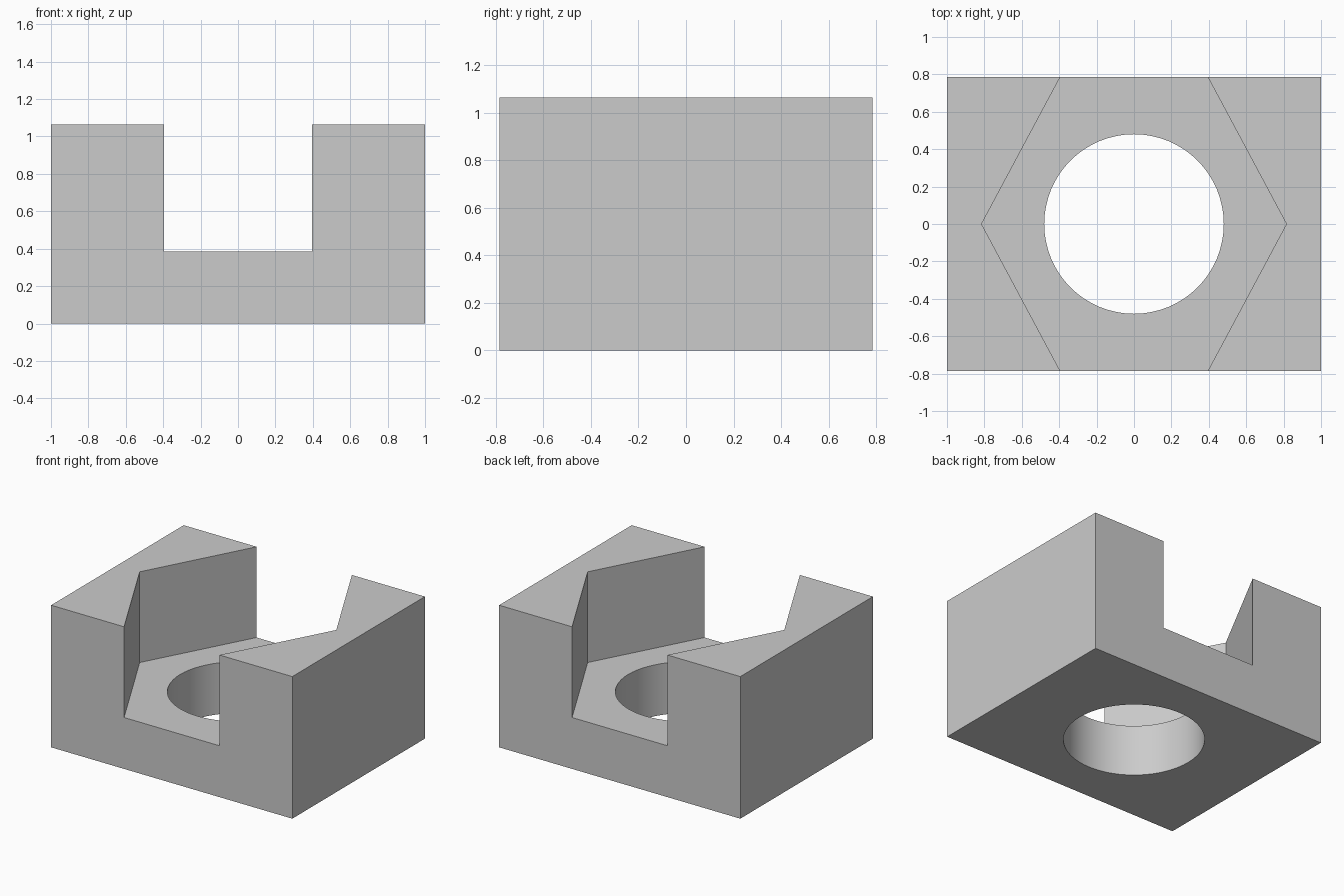
import bpy
import bmesh
import math

WIDTH, DEPTH, HEIGHT = 2.0, 1.57, 1.065
FLOOR = 0.385
HOLE_RADIUS = 0.48
POCKET_TIP, POCKET_MOUTH = 0.815, 0.395

if "Cube" in bpy.data.objects:
    bpy.data.objects.remove(bpy.data.objects["Cube"], do_unlink=True)

grey = bpy.data.materials.new("plain grey")
grey.use_nodes = True
grey.diffuse_color = (0.6, 0.6, 0.6, 1)
grey.node_tree.nodes["Principled BSDF"].inputs["Base Color"].default_value = grey.diffuse_color


def prism(name, outline, bottom, top):
    """Extrude a flat outline straight up into a solid."""
    bm = bmesh.new()
    base = bm.faces.new([bm.verts.new((x, y, bottom)) for x, y in outline])
    raised = bmesh.ops.extrude_face_region(bm, geom=[base])["geom"]
    verts = [v for v in raised if isinstance(v, bmesh.types.BMVert)]
    bmesh.ops.translate(bm, verts=verts, vec=(0, 0, top - bottom))
    bmesh.ops.recalc_face_normals(bm, faces=bm.faces)
    mesh = bpy.data.meshes.new(name)
    bm.to_mesh(mesh)
    bm.free()
    mesh.materials.append(grey)
    obj = bpy.data.objects.new(name, mesh)
    bpy.context.collection.objects.link(obj)
    return obj


def cut(target, cutter):
    """Subtract the cutter from the target and discard it."""
    bpy.context.view_layer.objects.active = target
    mod = target.modifiers.new(cutter.name, "BOOLEAN")
    mod.operation = "DIFFERENCE"
    mod.solver = "EXACT"
    mod.object = cutter
    bpy.ops.object.modifier_apply(modifier=mod.name)
    bpy.data.objects.remove(cutter, do_unlink=True)


# Solid block
w, d = WIDTH / 2, DEPTH / 2
block = prism("nut_holder_block", [(-w, -d), (w, -d), (w, d), (-w, d)], 0, HEIGHT)

# Hexagonal pocket, its slanted sides carried past the front and back faces
reach = d + 0.1
mouth = POCKET_TIP - (POCKET_TIP - POCKET_MOUTH) * reach / d
hexagon = [(POCKET_TIP, 0), (mouth, reach), (-mouth, reach),
           (-POCKET_TIP, 0), (-mouth, -reach), (mouth, -reach)]
cut(block, prism("pocket_cutter", hexagon, FLOOR, HEIGHT + 0.1))

# Round through hole
SIDES = 64
circle = [(HOLE_RADIUS * math.cos(math.tau * i / SIDES),
           HOLE_RADIUS * math.sin(math.tau * i / SIDES)) for i in range(SIDES)]
cut(block, prism("hole_cutter", circle, -0.1, HEIGHT))

# Smooth hole wall, sharp edges elsewhere
for obj in bpy.context.selected_objects:
    obj.select_set(False)
block.select_set(True)
bpy.context.view_layer.objects.active = block
bpy.ops.object.shade_smooth_by_angle(angle=math.radians(20))
